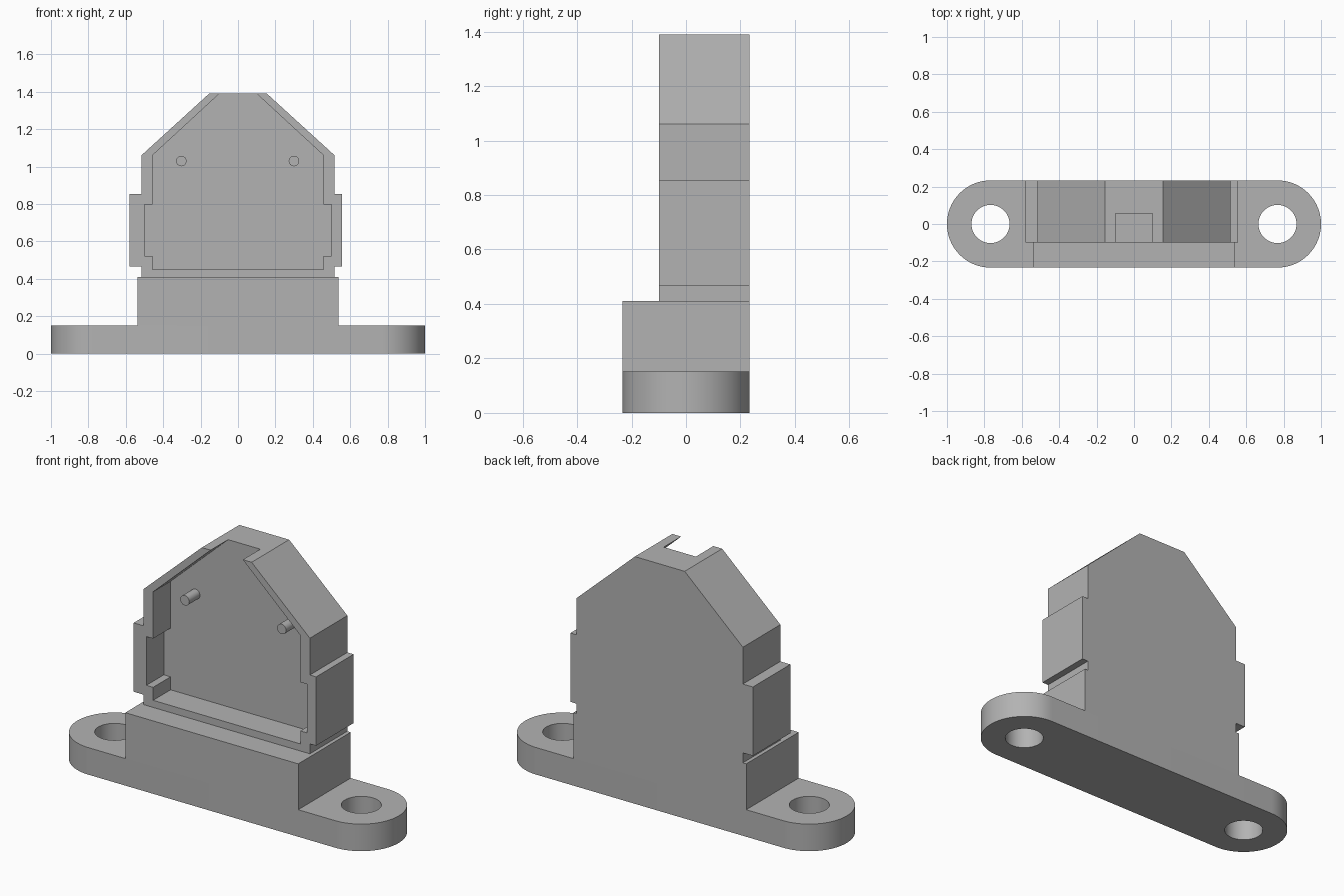
import bpy, bmesh
from math import cos, sin, pi, radians
from mathutils import Vector

cube = bpy.data.objects.get("Cube")
if cube:
    bpy.data.objects.remove(cube, do_unlink=True)

grey = bpy.data.materials.new("light grey")
grey.use_nodes = True
colour = (0.45, 0.45, 0.45, 1)
grey.diffuse_color = colour
grey.node_tree.nodes["Principled BSDF"].inputs["Base Color"].default_value = colour


def prism(name, outline, axis, start, end):
    """Extrude a closed outline along y (outline in x, z) or z (outline in x, y)."""
    bm = bmesh.new()
    place = (lambda a, b: (a, start, b)) if axis == "y" else (lambda a, b: (a, b, start))
    face = bm.faces.new([bm.verts.new(place(a, b)) for a, b in outline])
    extruded = bmesh.ops.extrude_face_region(bm, geom=[face])["geom"]
    shift = Vector((0, end - start, 0)) if axis == "y" else Vector((0, 0, end - start))
    bmesh.ops.translate(bm, vec=shift, verts=[v for v in extruded if isinstance(v, bmesh.types.BMVert)])
    bmesh.ops.recalc_face_normals(bm, faces=bm.faces)
    mesh = bpy.data.meshes.new(name)
    bm.to_mesh(mesh)
    bm.free()
    mesh.materials.append(grey)
    obj = bpy.data.objects.new(name, mesh)
    bpy.context.collection.objects.link(obj)
    return obj


def select(obj):
    bpy.ops.object.select_all(action="DESELECT")
    obj.select_set(True)
    bpy.context.view_layer.objects.active = obj


def cut(obj, cutter):
    mod = obj.modifiers.new("cut", "BOOLEAN")
    mod.operation = "DIFFERENCE"
    mod.solver = "EXACT"
    mod.object = cutter
    select(obj)
    bpy.ops.object.modifier_apply(modifier=mod.name)
    bpy.data.objects.remove(cutter, do_unlink=True)


def smooth(obj):
    select(obj)
    bpy.ops.object.shade_smooth_by_angle(angle=radians(30))


def arc(cx, cy, r, first, last, steps):
    return [(cx + r * cos(first + (last - first) * i / steps),
             cy + r * sin(first + (last - first) * i / steps)) for i in range(steps + 1)]


def circle(cx, cy, r, sides):
    return arc(cx, cy, r, 0, 2 * pi, sides)[:-1]


def both_sides(right, left=None):
    """Close a half outline with its mirror image, or with a given left half."""
    return right + [(-x, z) for x, z in reversed(left or right)]


half_depth, hole_x = 0.233, 0.767
base_top, block_top, top = 0.152, 0.41, 1.39
front, floor = -0.1, 0.055

# Rounded mounting base with two bolt holes
base = prism("mounting_base",
             arc(hole_x, 0, half_depth, -pi / 2, pi / 2, 48)
             + arc(-hole_x, 0, half_depth, pi / 2, 3 * pi / 2, 48), "z", 0, base_top)
for side in (-1, 1):
    cut(base, prism("hole_cutter", circle(side * hole_x, 0, 0.102, 48), "z", -0.1, 0.3))
smooth(base)

# Pedestal block
prism("pedestal", both_sides([(0.538, base_top), (0.538, block_top)]), "y", -half_depth, half_depth)


# Housing with side ribs; the two ribs differ slightly in width
def shell(rib):
    return [(0.517, block_top), (0.517, 0.466), (rib, 0.466), (rib, 0.853),
            (0.517, 0.853), (0.517, 1.06), (0.155, top)]


housing = prism("housing", both_sides(shell(0.556), shell(0.579)), "y", front, half_depth)

# Recess open to the front and through the top
recess = [(0.458, 0.45), (0.458, 0.523), (0.5, 0.523), (0.5, 0.797),
          (0.458, 0.797), (0.458, 1.06), (0.1, top), (0.1, 1.5)]
cut(housing, prism("recess_cutter", both_sides(recess), "y", -0.3, floor))

# Locating pegs on the recess floor
for name, x in (("right_peg", -0.303), ("left_peg", 0.299)):
    smooth(prism(name, circle(x, 1.03, 0.028, 24), "y", -0.04, floor + 0.01))
